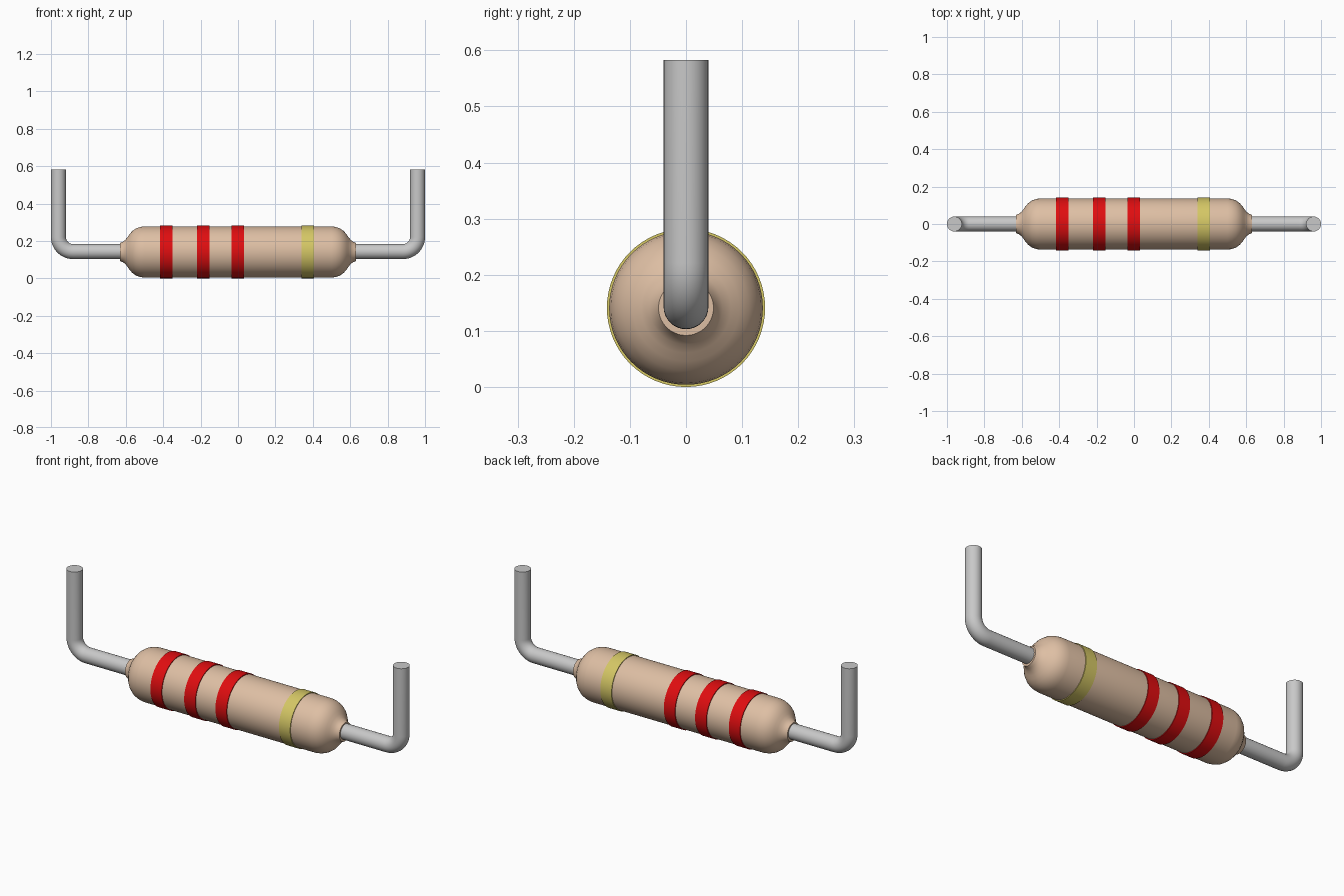
import bpy, bmesh, math
from mathutils import Matrix, Vector

if "Cube" in bpy.data.objects:
    bpy.data.objects.remove(bpy.data.objects["Cube"], do_unlink=True)

AXIS_Z = 0.141
BODY_R = 0.137
BAND_R = 0.141


def material(name, color):
    m = bpy.data.materials.new(name)
    m.use_nodes = True
    m.diffuse_color = (*color, 1)
    m.node_tree.nodes["Principled BSDF"].inputs["Base Color"].default_value = (*color, 1)
    return m


tan = material("tan ceramic", (0.73, 0.52, 0.37))
red = material("red paint", (0.74, 0.004, 0.005))
gold = material("pale gold paint", (0.66, 0.57, 0.13))
metal = material("grey metal", (0.58, 0.58, 0.58))


def finish(name, bm, mat, angle):
    bmesh.ops.recalc_face_normals(bm, faces=bm.faces)
    mesh = bpy.data.meshes.new(name)
    bm.to_mesh(mesh)
    bm.free()
    mesh.materials.append(mat)
    ob = bpy.data.objects.new(name, mesh)
    bpy.context.collection.objects.link(ob)
    bpy.ops.object.select_all(action="DESELECT")
    ob.select_set(True)
    bpy.context.view_layer.objects.active = ob
    bpy.ops.object.shade_smooth_by_angle(angle=math.radians(angle))
    return ob


def lathe(name, profile, mat, closed=False, sides=64):
    """Turn (x, radius) points around the long axis."""
    bm = bmesh.new()
    rings = []
    for i in range(sides):
        a = math.tau * i / sides
        rings.append([bm.verts.new((x, r * math.cos(a), AXIS_Z + r * math.sin(a)))
                      for x, r in profile])
    n = len(profile)
    for i in range(sides):
        a, b = rings[i], rings[(i + 1) % sides]
        for j in range(n if closed else n - 1):
            k = (j + 1) % n
            bm.faces.new((a[j], a[k], b[k], b[j]))
    if not closed:
        for j in (0, n - 1):
            bm.faces.new([ring[j] for ring in rings])
    return finish(name, bm, mat, 40)


def sweep(name, path, radius, mat, sides=32):
    """Round wire along a path lying in the XZ plane."""
    bm = bmesh.new()
    rings = []
    for i, p in enumerate(path):
        t = (path[min(i + 1, len(path) - 1)] - path[max(i - 1, 0)]).normalized()
        across = Vector((0, 1, 0))
        up = t.cross(across)
        rings.append([bm.verts.new(p + radius * (math.cos(a) * across + math.sin(a) * up))
                      for a in (math.tau * k / sides for k in range(sides))])
    for a, b in zip(rings, rings[1:]):
        for k in range(sides):
            m = (k + 1) % sides
            bm.faces.new((a[k], a[m], b[m], b[k]))
    bm.faces.new(rings[0])
    bm.faces.new(rings[-1])
    return finish(name, bm, mat, 40)


# Body: rounded shoulders flaring down to a narrow collar at each end
half = [(0.50, BODY_R), (0.522, 0.134), (0.545, 0.126), (0.565, 0.112),
        (0.58, 0.095), (0.59, 0.08), (0.602, 0.065), (0.615, 0.055), (0.63, 0.049)]
lathe("body", [(-x, r) for x, r in reversed(half)] + half, tan)

# Painted bands, slightly proud of the body
for name, x, mat in (("first_band", -0.383, red), ("second_band", -0.185, red),
                     ("third_band", -0.001, red), ("tolerance_band", 0.372, gold)):
    lathe(name, [(x - 0.033, BODY_R - 0.003), (x - 0.033, BAND_R),
                 (x + 0.033, BAND_R), (x + 0.033, BODY_R - 0.003)], mat, closed=True)

# Wire leads, bent upward
LEAD_R, LEAD_X, LEAD_TOP, BEND = 0.04, 0.96, 0.583, 0.078
for name, side in (("left_lead", 1), ("right_lead", -1)):
    path = [Vector((side * 0.6, 0, AXIS_Z + 0.002))]
    for i in range(13):
        a = math.pi / 2 * i / 12
        path.append(Vector((side * (LEAD_X - BEND + BEND * math.sin(a)), 0,
                            AXIS_Z + 0.002 + BEND * (1 - math.cos(a)))))
    path.append(Vector((side * LEAD_X, 0, LEAD_TOP)))
    sweep(name, path, LEAD_R, metal)
